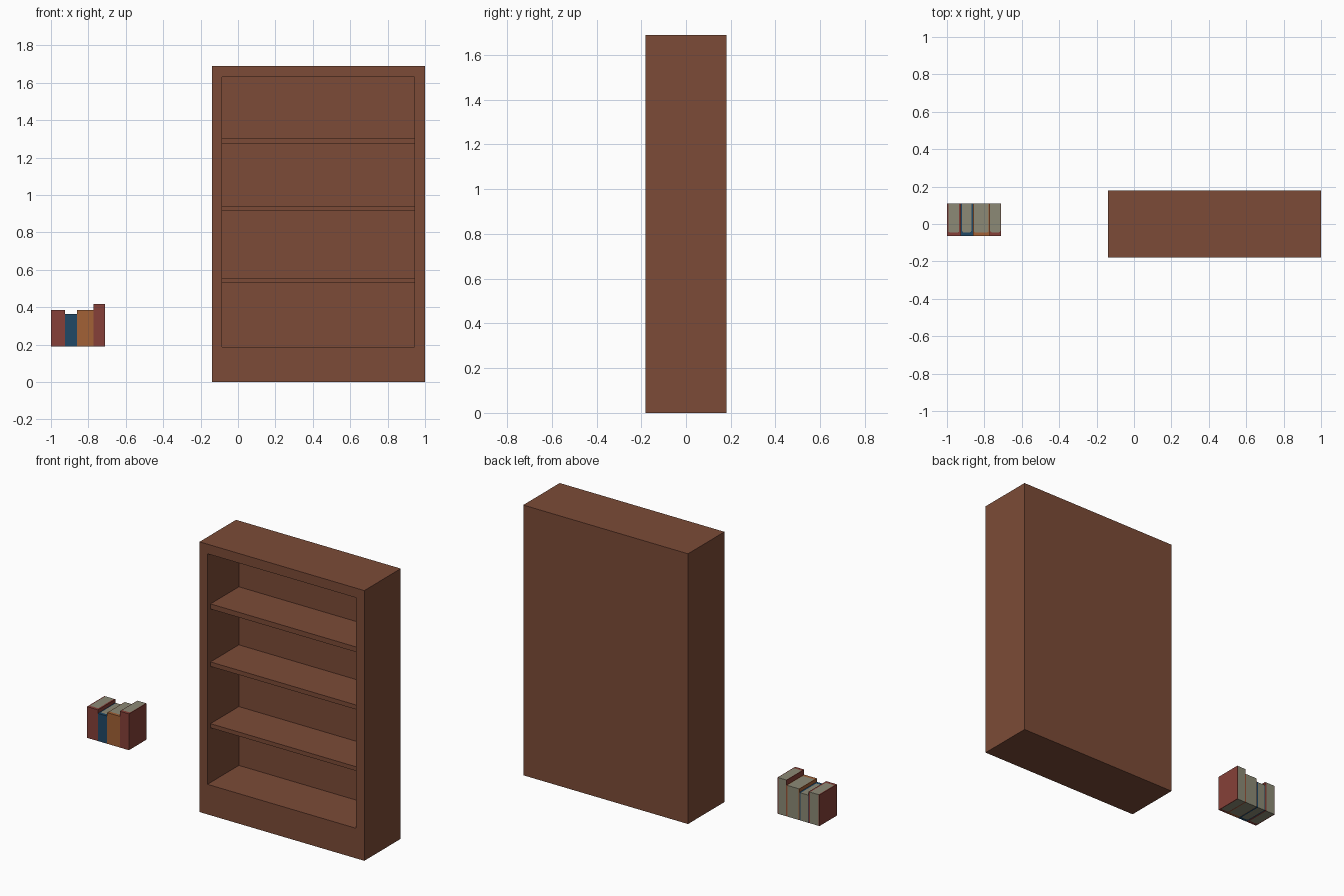
import bpy, bmesh

if "Cube" in bpy.data.objects:
    bpy.data.objects.remove(bpy.data.objects["Cube"])


def srgb(r, g, b):
    def lin(c):
        c /= 255
        return c / 12.92 if c <= 0.04045 else ((c + 0.055) / 1.055) ** 2.4
    return (lin(r), lin(g), lin(b), 1)


def material(name, rgb):
    m = bpy.data.materials.new(name)
    m.diffuse_color = srgb(*rgb)
    m.use_nodes = True
    m.node_tree.nodes["Principled BSDF"].inputs["Base Color"].default_value = m.diffuse_color
    return m


WOOD = material("brown wood", (124, 75, 55))
RED = material("red cover", (134, 64, 56))
BLUE = material("blue cover", (32, 72, 102))
ORANGE = material("orange cover", (162, 97, 54))
PAPER = material("paper", (140, 138, 118))


def finish(name, bm, mat):
    bmesh.ops.recalc_face_normals(bm, faces=bm.faces)
    me = bpy.data.meshes.new(name)
    bm.to_mesh(me)
    bm.free()
    me.materials.append(mat)
    ob = bpy.data.objects.new(name, me)
    bpy.context.collection.objects.link(ob)
    return ob


def box_bm(x0, x1, y0, y1, z0, z1):
    bm = bmesh.new()
    bmesh.ops.create_cube(bm, size=1)
    for v in bm.verts:
        v.co = (x1 if v.co.x > 0 else x0,
                y1 if v.co.y > 0 else y0,
                z1 if v.co.z > 0 else z0)
    return bm


def prism(name, outline, z0, z1, mat):
    """Extrude an xy outline from z0 to z1."""
    bm = bmesh.new()
    f = bm.faces.new([bm.verts.new((x, y, z0)) for x, y in outline])
    r = bmesh.ops.extrude_face_region(bm, geom=[f])
    for v in r["geom"]:
        if isinstance(v, bmesh.types.BMVert):
            v.co.z = z1
    return finish(name, bm, mat)


# bookcase body: a block with its front face inset and pushed back
X0, X1, Z0, Z1 = -0.085, 0.943, 0.188, 1.63
BACK = 0.13
bm = box_bm(-0.14, 1.0, -0.18, 0.18, 0, 1.69)
bm.normal_update()
front = min(bm.faces, key=lambda f: f.calc_center_median().y)
bmesh.ops.inset_individual(bm, faces=[front], thickness=0.05)
c = front.calc_center_median()
for v in front.verts:
    v.co.x = X0 if v.co.x < c.x else X1
    v.co.z = Z0 if v.co.z < c.z else Z1
bmesh.ops.inset_individual(bm, faces=[front], thickness=0)
for v in front.verts:
    v.co.y = BACK
finish("bookcase_body", bm, WOOD)

# shelves, set back a little from the front
for i, (a, b) in enumerate([(0.53, 0.556), (0.914, 0.942), (1.273, 1.305)]):
    finish(f"shelf_{i + 1}", box_bm(X0, X1, -0.15, BACK, a, b), WOOD)

# books: (left, right, top, left board, right board, colour)
FRONT, REAR, SPINE, R, BASE = -0.064, 0.109, -0.045, 0.008, 0.19
BOOKS = [(-1.0, -0.925, 0.385, 0.007, 0.01, RED),
         (-0.925, -0.86, 0.363, 0.006, 0.01, BLUE),
         (-0.86, -0.773, 0.385, 0.004, 0.004, ORANGE),
         (-0.773, -0.71, 0.417, 0.004, 0.005, RED)]
for i, (l, r, top, tl, tr, mat) in enumerate(BOOKS):
    a, b = l + tl, r - tr
    # page block with softened corners at the spine
    pages = [(a, REAR), (a, SPINE + R), (a + R * 0.3, SPINE + R * 0.3),
             (a + R, SPINE), (b - R, SPINE), (b - R * 0.3, SPINE + R * 0.3),
             (b, SPINE + R), (b, REAR)]
    prism(f"book_pages_{i + 1}", pages, BASE, top, PAPER)
    # cover wraps the page block on three sides
    cover = [(r, REAR), (r, FRONT), (l, FRONT), (l, REAR)] + pages
    prism(f"book_cover_{i + 1}", cover, BASE, top, mat)
